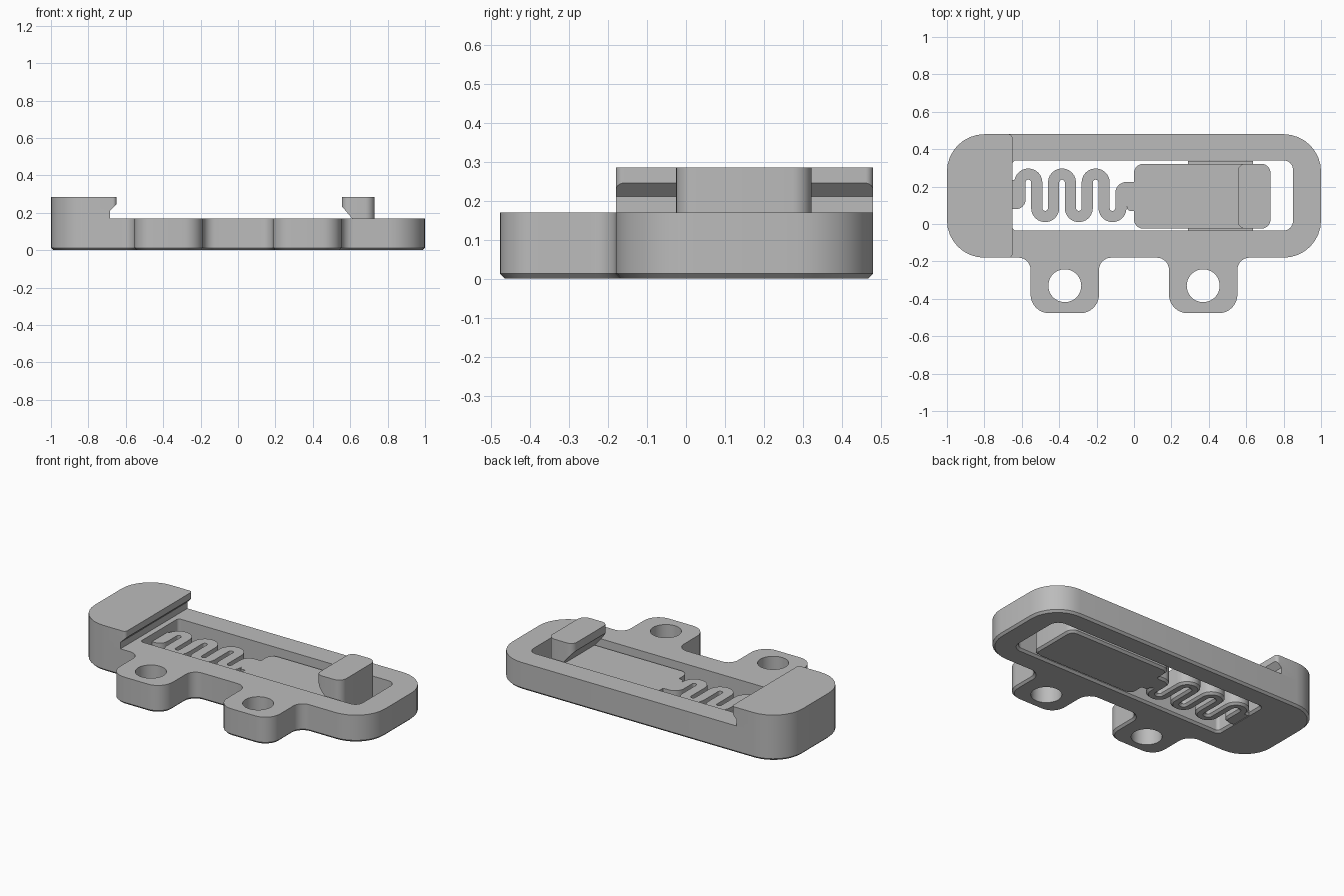
import bpy
import bmesh
from math import pi, sin, cos
from mathutils import Vector

cube = bpy.data.objects.get("Cube")
if cube:
    bpy.data.objects.remove(cube)

TOP, LOW, TALL, CHAMFER = 0.17, 0.125, 0.285, 0.013

grey = bpy.data.materials.new("plain grey")
grey.use_nodes = True
grey.diffuse_color = (0.5, 0.5, 0.5, 1)
grey.node_tree.nodes["Principled BSDF"].inputs["Base Color"].default_value = (0.5, 0.5, 0.5, 1)


def fillet(corners, steps=8):
    """Round every (x, y, radius) corner of a closed outline."""
    out = []
    n = len(corners)
    for i, (x, y, r) in enumerate(corners):
        p = Vector((x, y))
        a = (Vector(corners[i - 1][:2]) - p).normalized()
        b = (Vector(corners[(i + 1) % n][:2]) - p).normalized()
        if r == 0:
            out.append(p)
            continue
        half = a.angle(b) / 2
        start, end = p + a * r / (cos(half) / sin(half)) ** -1, p + b * r / (cos(half) / sin(half)) ** -1
        centre = p + (a + b).normalized() * r / sin(half)
        sweep = (start - centre).angle_signed(end - centre)
        base = start - centre
        for k in range(steps + 1):
            t = -sweep * k / steps
            out.append(centre + Vector((base.x * cos(t) - base.y * sin(t),
                                        base.x * sin(t) + base.y * cos(t))))
    return out


def rounded(x0, x1, y0, y1, left, right):
    return fillet([(x0, y0, left), (x1, y0, right), (x1, y1, right), (x0, y1, left)])


def circle(x, y, r, n=40):
    return [Vector((x + r * cos(2 * pi * k / n), y + r * sin(2 * pi * k / n))) for k in range(n)]


def offset(points, d):
    """Grow a counter-clockwise outline by d."""
    out = []
    for i, p in enumerate(points):
        a = (p - points[i - 1]).normalized()
        b = (points[(i + 1) % len(points)] - p).normalized()
        na, nb = Vector((a.y, -a.x)), Vector((b.y, -b.x))
        out.append(p + (na + nb) * d / max(1 + na.dot(nb), 0.4))
    return out


def loft(name, points, layers, along_y=False):
    """Stack offset copies of an outline; layers are (height, growth)."""
    bm = bmesh.new()
    rings = []
    for h, d in layers:
        ring = offset(points, d) if d else points
        rings.append([bm.verts.new((p.x, h, p.y) if along_y else (p.x, p.y, h)) for p in ring])
    for low, high in zip(rings, rings[1:]):
        for i in range(len(low)):
            bm.faces.new((low[i - 1], low[i], high[i], high[i - 1]))
    bm.faces.new(rings[0][::-1])
    bm.faces.new(rings[-1])
    bmesh.ops.recalc_face_normals(bm, faces=bm.faces)
    mesh = bpy.data.meshes.new(name)
    bm.to_mesh(mesh)
    bm.free()
    mesh.materials.append(grey)
    obj = bpy.data.objects.new(name, mesh)
    bpy.context.collection.objects.link(obj)
    return obj


def body(name, points, top):
    return loft(name, points, [(0, -CHAMFER), (CHAMFER, 0), (top, 0)])


def hole(points):
    return loft("cutter", points, [(-0.02, CHAMFER + 0.02), (CHAMFER, 0), (0.4, 0)])


def activate(obj):
    bpy.ops.object.select_all(action="DESELECT")
    obj.select_set(True)
    bpy.context.view_layer.objects.active = obj


def cut(obj, cutter):
    activate(obj)
    mod = obj.modifiers.new("cut", "BOOLEAN")
    mod.operation, mod.solver, mod.object = "DIFFERENCE", "EXACT", cutter
    bpy.ops.object.modifier_apply(modifier=mod.name)
    bpy.data.objects.remove(cutter)


def side_cutter(profile):
    return loft("cutter", [Vector(p) for p in profile], [(-1, 0), (1, 0)], along_y=True)


parts = []

# Frame with two mounting ears, a long window and two holes
EARS = (-0.37, 0.37)
outline = [(-1, -0.18, 0.2)]
for ex in EARS:
    l, r = ex - 0.183, ex + 0.183
    outline += [(l, -0.18, 0.065), (l, -0.477, 0.1), (r, -0.477, 0.1), (r, -0.18, 0.065)]
outline += [(1, -0.18, 0.2), (1, 0.48, 0.2), (-1, 0.48, 0.2)]
frame = body("frame", fillet(outline), TOP)
cut(frame, hole(rounded(-0.65, 0.85, -0.035, 0.34, 0.02, 0.05)))
for ex in EARS:
    cut(frame, loft("cutter", circle(ex, -0.33, 0.088), [(-0.1, 0), (0.4, 0)]))
parts.append(frame)

# Fixed jaw at the end of the frame, with an undercut lip
fixed_jaw = loft("fixed_jaw", rounded(-1, -0.65, -0.18, 0.48, 0.2, 0.02), [(TOP, 0), (TALL, 0)])
cut(fixed_jaw, side_cutter([(-0.685, 0.1), (-0.5, 0.1), (-0.5, 0.245), (-0.65, 0.245), (-0.685, 0.21)]))
parts.append(fixed_jaw)

# Sliding block, its jaw and its guide ribs
parts.append(body("slider", rounded(0, 0.73, -0.025, 0.322, 0.05, 0.05), LOW))
moving_jaw = loft("moving_jaw", rounded(0.555, 0.73, -0.025, 0.322, 0.04, 0.05), [(LOW, 0), (TALL, 0)])
cut(moving_jaw, side_cutter([(0.4, 0.1), (0.669, 0.1), (0.555, 0.235), (0.4, 0.235)]))
parts.append(moving_jaw)
for side, y0, y1 in (("front", -0.034, -0.02), ("back", 0.317, 0.336)):
    parts.append(loft(side + "_guide_rib", rounded(0.29, 0.635, y0, y1, 0, 0), [(0.045, 0), (0.1, 0)]))

# Serpentine spring
PITCH, HIGH_Y, LOW_Y = 0.09, 0.222, 0.085
path = [Vector((-0.61, 0.13))]
for k in range(6):
    up = k % 2 == 0
    cx, cy = -0.61 + PITCH * (k + 0.5), HIGH_Y if up else LOW_Y
    for s in range(13):
        a = pi * s / 12
        path.append(Vector((cx - cos(a) * PITCH / 2, cy + sin(a) * PITCH / 2 * (1 if up else -1))))
path.append(Vector((-0.07, 0.15)))
left, right = [], []
for i, p in enumerate(path):
    t = (path[min(i + 1, len(path) - 1)] - path[max(i - 1, 0)]).normalized()
    side = Vector((-t.y, t.x)) * 0.03
    left.append(p + side)
    right.append(p - side)
parts.append(body("spring", right + left[::-1], LOW))

# Spring anchors
parts.append(body("frame_anchor", fillet([(-0.67, 0.08, 0), (-0.58, 0.08, 0.05), (-0.58, 0.2, 0.01),
                                          (-0.61, 0.235, 0.01), (-0.67, 0.235, 0)]), LOW))
parts.append(body("slider_anchor", fillet([(-0.1, 0.12, 0.01), (-0.04, 0.1, 0.01), (-0.035, 0.07, 0.02),
                                           (0, 0.07, 0.01), (0.02, 0.04, 0), (0.02, 0.25, 0),
                                           (0, 0.225, 0.01), (-0.1, 0.225, 0.06)]), LOW))

for obj in parts:
    activate(obj)
    bpy.ops.object.shade_smooth_by_angle(angle=pi / 6)
